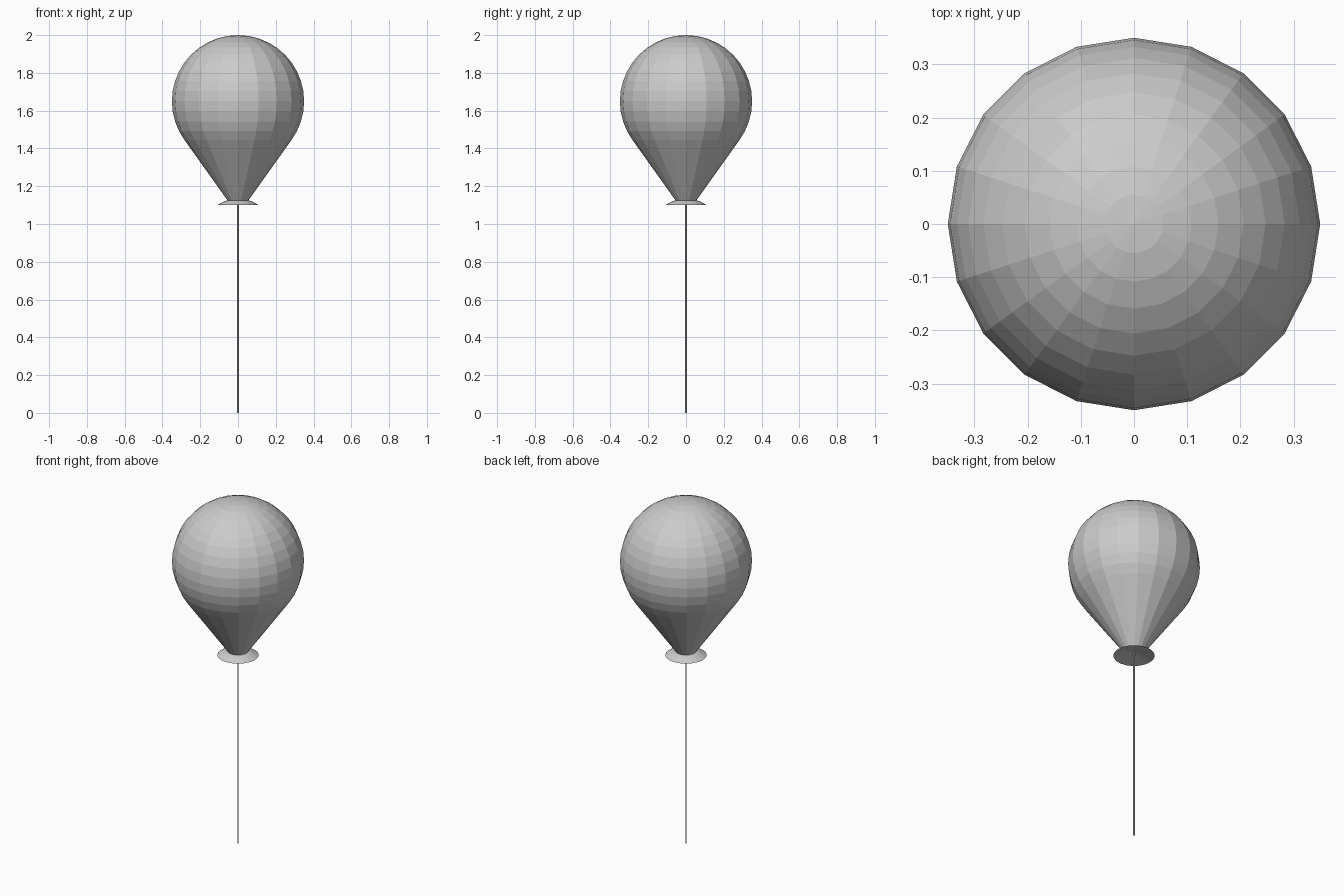
import bpy, bmesh
from math import sin, cos, radians, tau

if "Cube" in bpy.data.objects:
    bpy.data.objects.remove(bpy.data.objects["Cube"])

SIDES = 20


def lathe(name, profile, sides=SIDES):
    """Revolve (radius, z) points about z; radius 0 makes a pole."""
    bm = bmesh.new()
    rings = []
    for r, z in profile:
        n = sides if r > 0 else 1
        rings.append([bm.verts.new((r * cos(tau * i / sides), r * sin(tau * i / sides), z))
                      for i in range(n)])
    for a, b in zip(rings, rings[1:]):
        for i in range(sides):
            j = (i + 1) % sides
            quad = [a[i % len(a)], a[j % len(a)], b[j % len(b)], b[i % len(b)]]
            bm.faces.new(list(dict.fromkeys(quad)))
    bmesh.ops.recalc_face_normals(bm, faces=bm.faces)
    mesh = bpy.data.meshes.new(name)
    bm.to_mesh(mesh)
    bm.free()
    obj = bpy.data.objects.new(name, mesh)
    bpy.context.collection.objects.link(obj)
    return obj


# Balloon: round upper body, tapering to a narrow neck
R, CZ = 0.35, 1.65
body = [(0, CZ + R)]
body += [(R * sin(radians(a)), CZ + R * cos(radians(a))) for a in range(9, 127, 9)]
body += [(0.055, 1.125), (0, 1.122)]
lathe("balloon", body)

# Flared lip under the neck, hollow below
lathe("lip", [(0.055, 1.125), (0.07, 1.122), (0.11, 1.10), (0.065, 1.108), (0, 1.12)])

# String
lathe("string", [(0, 1.122), (0.004, 1.122), (0.004, 0), (0, 0)], 8)
